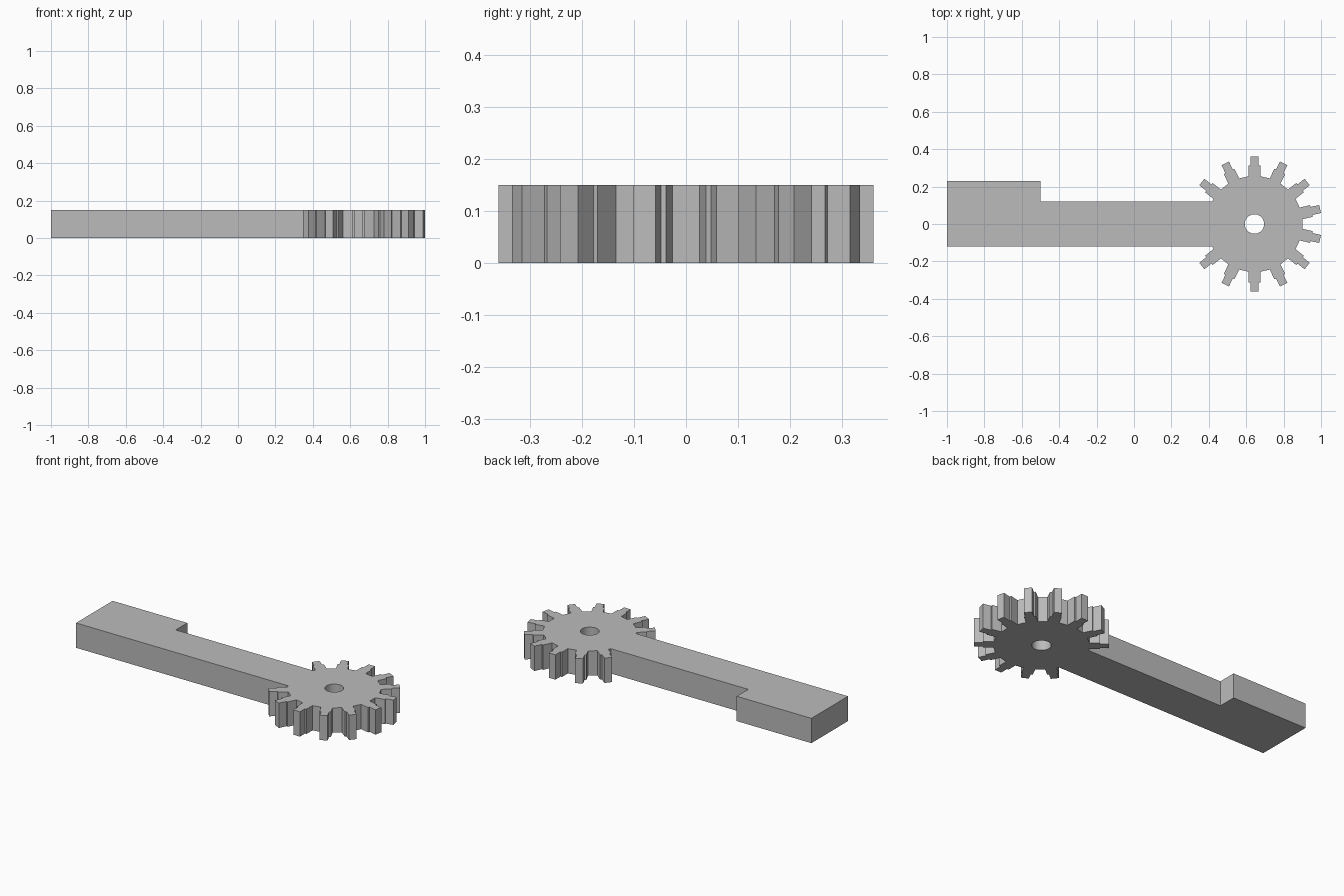
import bpy, bmesh
from math import sin, cos, radians, pi, sqrt
from mathutils import Vector, Matrix

cube = bpy.data.objects.get("Cube")
if cube:
    bpy.data.objects.remove(cube, do_unlink=True)

THICK = 0.15
CENTRE = Vector((0.644, 0))
ARM_HALF = 0.12
ROOT = 0.255
TEETH = 14

# Stepped tooth: wide base, narrow tip, as (radius, half width)
half_tooth = [(ROOT, 0.032), (0.312, 0.032), (0.312, 0.022), (0.36, 0.022)]
tooth = [Vector((r, -w)) for r, w in half_tooth]
tooth += [Vector((r, w)) for r, w in reversed(half_tooth)]

# Arm with the wider grip block at its end
neck = CENTRE.x - sqrt(ROOT ** 2 - ARM_HALF ** 2)
outline = [Vector(p) for p in (
    (neck, ARM_HALF), (-0.5, ARM_HALF), (-0.5, 0.23), (-1, 0.23),
    (-1, -ARM_HALF), (neck, -ARM_HALF))]

# Gear teeth, leaving out the two that lie inside the arm
step = 2 * pi / TEETH
for k in range(TEETH - 2):
    turn = Matrix.Rotation((k - (TEETH - 3) / 2) * step, 2)
    outline += [CENTRE + turn @ p for p in tooth]

# Round axle hole
SIDES = 32
hole = [CENTRE + 0.052 * Vector((cos(2 * pi * i / SIDES), sin(2 * pi * i / SIDES)))
        for i in range(SIDES)]

# Extrude the filled profile
curve = bpy.data.curves.new("gear_arm_profile", "CURVE")
curve.dimensions = "2D"
curve.fill_mode = "BOTH"
curve.extrude = THICK / 2
for loop in (outline, hole):
    spline = curve.splines.new("POLY")
    spline.points.add(len(loop) - 1)
    for point, p in zip(spline.points, loop):
        point.co = (p.x, p.y, 0, 1)
    spline.use_cyclic_u = True
    spline.use_smooth = False

profile = bpy.data.objects.new("gear_arm_profile", curve)
bpy.context.collection.objects.link(profile)
bpy.context.view_layer.update()
graph = bpy.context.evaluated_depsgraph_get()
mesh = bpy.data.meshes.new_from_object(profile.evaluated_get(graph))
bpy.data.objects.remove(profile, do_unlink=True)

# Weld the caps to the walls and stand the part on the floor
bm = bmesh.new()
bm.from_mesh(mesh)
bmesh.ops.remove_doubles(bm, verts=bm.verts, dist=0.0005)
bmesh.ops.translate(bm, verts=bm.verts, vec=(0, 0, THICK / 2))
bmesh.ops.recalc_face_normals(bm, faces=bm.faces)
bm.to_mesh(mesh)
bm.free()

gear_arm = bpy.data.objects.new("gear_arm", mesh)
bpy.context.collection.objects.link(gear_arm)

# Plain grey
grey = bpy.data.materials.new("plain grey")
grey.use_nodes = True
colour = (0.5, 0.5, 0.5, 1)
grey.diffuse_color = colour
grey.node_tree.nodes["Principled BSDF"].inputs["Base Color"].default_value = colour
mesh.materials.clear()
mesh.materials.append(grey)

# Smooth only the hole wall
bpy.context.view_layer.objects.active = gear_arm
gear_arm.select_set(True)
bpy.ops.object.shade_smooth_by_angle(angle=radians(20))
